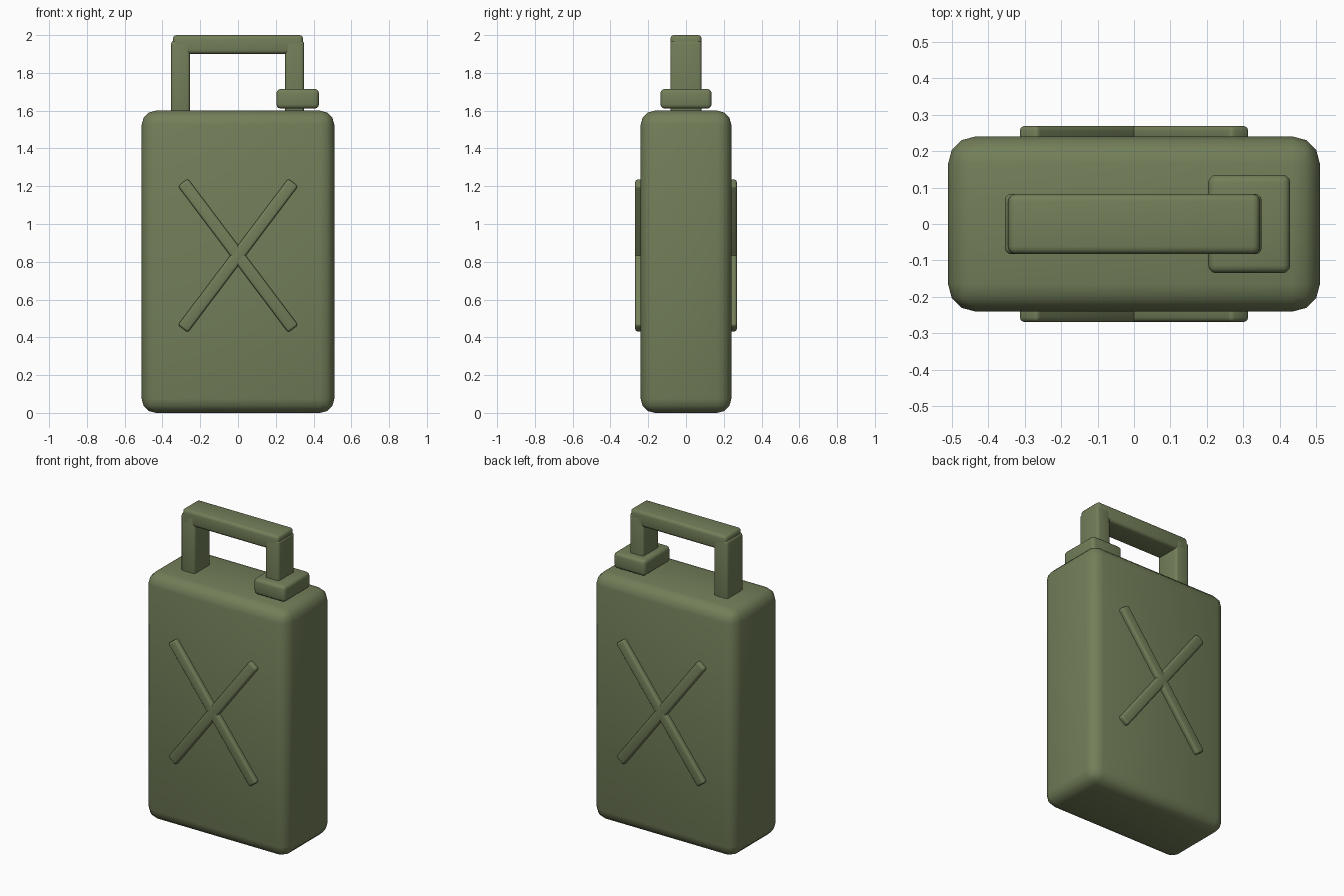
import bpy
from math import radians

cube = bpy.data.objects.get("Cube")
if cube:
    bpy.data.objects.remove(cube, do_unlink=True)

# Single painted-metal colour
olive = bpy.data.materials.new("olive_green")
olive.use_nodes = True
colour = (0.17, 0.21, 0.10, 1)
olive.diffuse_color = colour
olive.node_tree.nodes["Principled BSDF"].inputs["Base Color"].default_value = colour


def rounded_box(name, centre, size, bevel, segments=3, tilt=0):
    """Box with rounded edges, optionally turned about the y axis."""
    bpy.ops.mesh.primitive_cube_add(size=1, location=centre)
    box = bpy.context.object
    box.name = name
    box.scale = size
    bpy.ops.object.transform_apply(location=False, rotation=False, scale=True)
    box.rotation_euler.y = radians(tilt)
    mod = box.modifiers.new("rounded_edges", "BEVEL")
    mod.width = bevel
    mod.segments = segments
    bpy.ops.object.modifier_apply(modifier=mod.name)
    box.data.materials.append(olive)
    bpy.ops.object.shade_smooth_by_angle(angle=radians(40))
    return box


# Can body
rounded_box("body", (0, 0, 0.8), (1.02, 0.48, 1.6), 0.075)

# Carrying handle
for side, x in (("right", -0.304), ("left", 0.3)):
    rounded_box(f"handle_post_{side}", (x, 0, 1.765), (0.1, 0.165, 0.41), 0.016)
rounded_box("handle_grip", (0, 0, 1.95), (0.69, 0.165, 0.1), 0.02)

# Filler cap around the left post
rounded_box("cap", (0.316, 0, 1.663), (0.225, 0.27, 0.104), 0.022)

# Crossed stiffening ribs on both broad faces
for face, y in (("front", -0.244), ("back", 0.244)):
    for name, tilt in (("rising", -53), ("falling", 53)):
        rounded_box(f"{face}_rib_{name}", (0, y, 0.833),
                    (0.97, 0.05, 0.066), 0.013, tilt=tilt)
